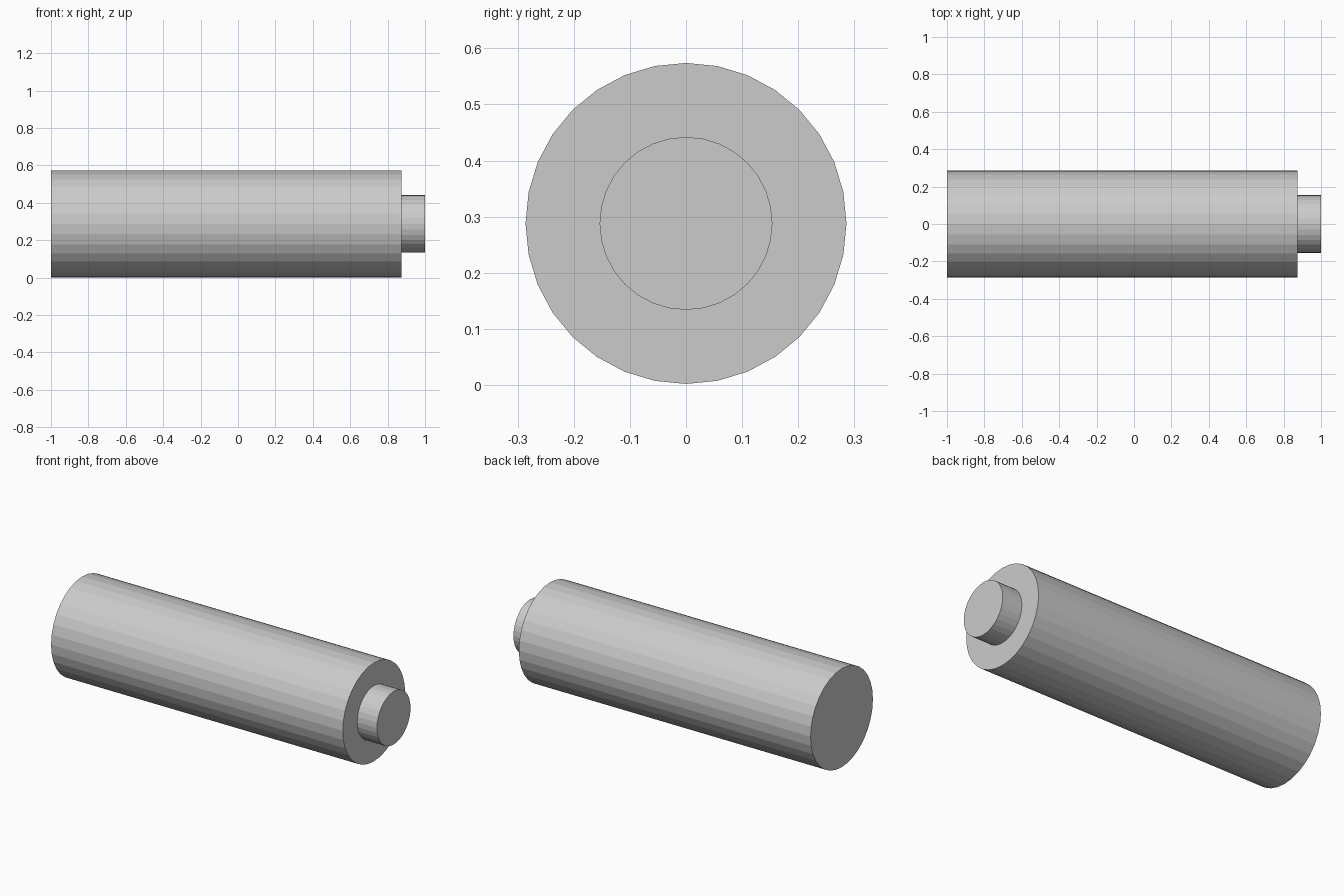
import bpy
from math import pi

if "Cube" in bpy.data.objects:
    bpy.data.objects.remove(bpy.data.objects["Cube"])

AXIS_Z = 0.288   # height of the shared axis


def rod(name, radius, x0, x1, sides=32):
    """Flat-shaded cylinder lying along x from x0 to x1."""
    bpy.ops.mesh.primitive_cylinder_add(
        vertices=sides, radius=radius, depth=x1 - x0,
        location=((x0 + x1) / 2, 0, AXIS_Z), rotation=(0, pi / 2, 0))
    obj = bpy.context.object
    obj.name = name
    return obj


# Main battery-like body
rod("body", 0.286, -1.0, 0.873)

# Small terminal on the right end
rod("terminal", 0.154, 0.873, 1.0)
